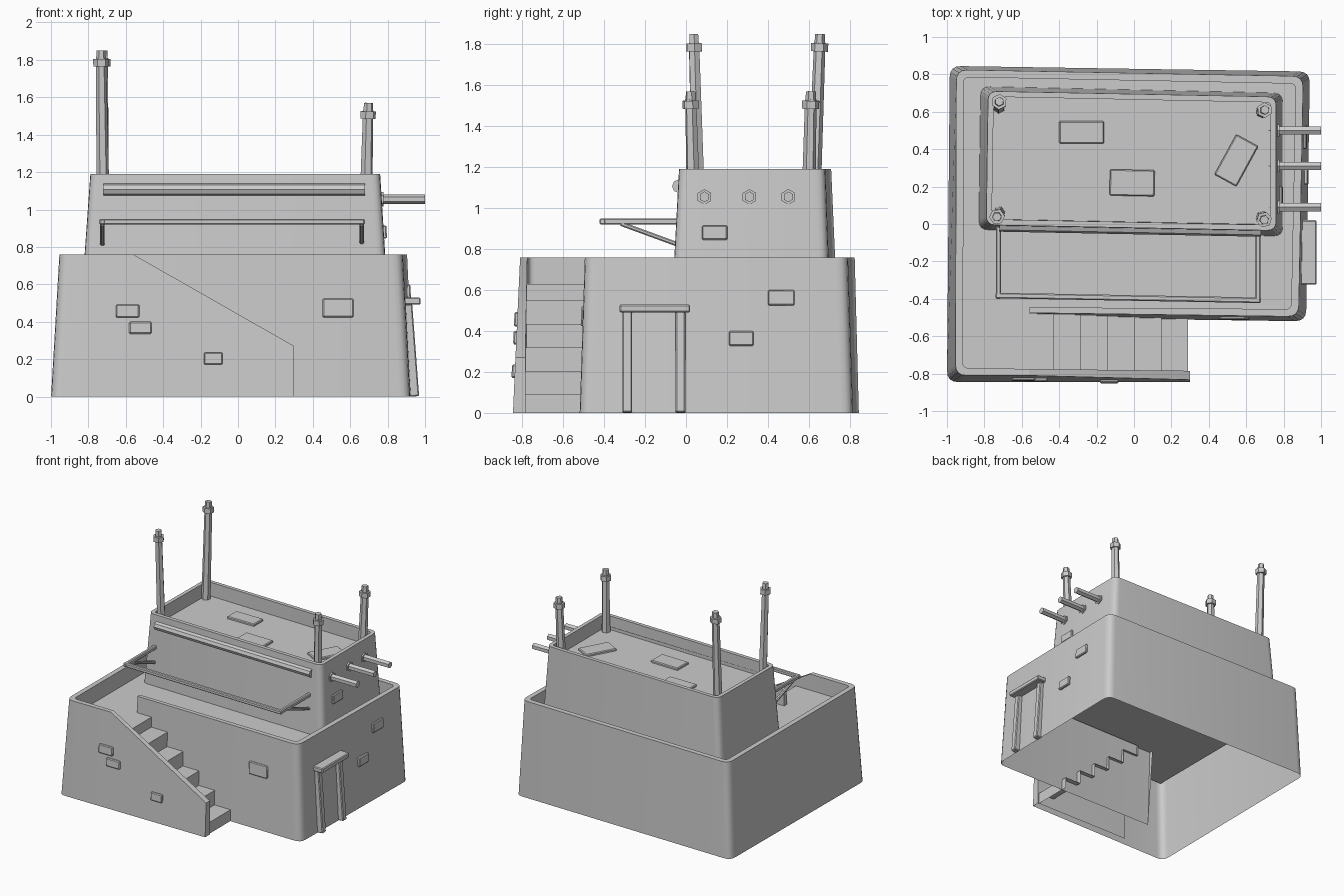
import bpy, bmesh, math
from mathutils import Vector, Matrix, Euler

if "Cube" in bpy.data.objects:
    bpy.data.objects.remove(bpy.data.objects["Cube"])


def finish(name, bm, bevel=0.0, smooth=True, recalc=True):
    if recalc:
        bmesh.ops.recalc_face_normals(bm, faces=bm.faces[:])
    me = bpy.data.meshes.new(name)
    bm.to_mesh(me)
    bm.free()
    ob = bpy.data.objects.new(name, me)
    bpy.context.collection.objects.link(ob)
    if bevel:
        m = ob.modifiers.new("bevel", 'BEVEL')
        m.width, m.segments = bevel, 1
    if smooth:
        bpy.ops.object.select_all(action='DESELECT')
        ob.select_set(True)
        bpy.context.view_layer.objects.active = ob
        bpy.ops.object.shade_smooth_by_angle(angle=math.radians(35))
    return ob


def rounded(corners, r, which, n=4):
    """Replace the chosen corners of a path by small arcs."""
    pts = [Vector(c) for c in corners]
    out = []
    for i, p in enumerate(pts):
        if i not in which:
            out.append(p)
            continue
        a = p + (pts[i - 1] - p).normalized() * r
        b = p + (pts[(i + 1) % len(pts)] - p).normalized() * r
        for k in range(n + 1):
            t = k / n
            out.append(a * (1 - t) ** 2 + p * (2 * t * (1 - t)) + b * t * t)
    return out


def wall(name, rows, radii, which, closed):
    """Tapered wall: outer foot, outer top, inner top, inner foot."""
    bm = bmesh.new()
    grid = [[bm.verts.new(v) for v in rounded(row, r, which)] for row, r in zip(rows, radii)]
    n = len(grid[0])
    for a, b in zip(grid, grid[1:]):
        for i in range(n if closed else n - 1):
            j = (i + 1) % n
            bm.faces.new((a[i], a[j], b[j], b[i]))
    if not closed:
        for i in (0, n - 1):
            bm.faces.new([g[i] for g in grid])
    return finish(name, bm)


def sheet(name, pts, z):
    bm = bmesh.new()
    bm.faces.new([bm.verts.new((x, y, z)) for x, y in pts])
    return finish(name, bm, smooth=False, recalc=False)


def box(name, centre, size, rot=(0, 0, 0), bevel=0.006):
    bm = bmesh.new()
    m = Matrix.LocRotScale(Vector(centre), Euler(rot), Vector(size))
    bmesh.ops.create_cube(bm, size=1, matrix=m)
    return finish(name, bm, bevel, smooth=False)


def rods(name, parts, n=6):
    """One object from (start, end, start radius, end radius) pieces."""
    bm = bmesh.new()
    for p, q, r1, r2 in parts:
        p, q = Vector(p), Vector(q)
        m = Matrix.Translation((p + q) / 2) @ (q - p).to_track_quat('Z', 'Y').to_matrix().to_4x4()
        bmesh.ops.create_cone(bm, cap_ends=True, segments=n, radius1=r1, radius2=r2,
                              depth=(q - p).length, matrix=m)
    return finish(name, bm)


# Lower storey: one open run of wall, ending in the sloped stair parapet
foot = [(.30, -.845, 0), (-.56, -.845, 0), (-.562, -.845, 0), (-1, -.845, 0),
        (-.985, .845, 0), (.94, .815, 0), (.92, -.52, 0), (-.56, -.50, 0)]
top = [(.30, -.833, .27), (-.56, -.81, .76), (-.562, -.81, .76), (-.955, -.81, .76),
       (-.95, .825, .76), (.905, .79, .76), (.88, -.495, .76), (-.56, -.475, .76)]
lip = [(.30, -.785, .27), (-.56, -.775, .76), (-.562, -.775, .76), (-.915, -.77, .76),
       (-.91, .785, .76), (.865, .75, .76), (.84, -.455, .76), (-.56, -.445, .76)]
low = [(x, y, 0 if i < 2 else .63) for i, (x, y, z) in enumerate(lip)]
wall("lower_walls", (foot, top, lip, low), (.06, .06, .03, .03), (3, 4, 5, 6), False)
sheet("lower_deck", [(-.93, -.79), (-.43, -.79), (-.43, -.46), (.86, -.46), (.88, .77), (-.93, .80)], .63)

# Stairs: zigzag strip rising towards the left
bm = bmesh.new()
prof = [(.29, 0)]
for k in range(5):
    z = .09 + .115 * k
    prof += [(.29 - .144 * k, z), (.29 - .144 * (k + 1), z)]
prof.append((-.43, .63))
rows = [[bm.verts.new((x, y, z)) for x, z in prof] for y in (-.80, -.465)]
for i in range(len(prof) - 1):
    bm.faces.new((rows[0][i], rows[1][i], rows[1][i + 1], rows[0][i + 1]))
finish("stairs", bm, smooth=False)

# Upper storey
foot = [(-.83, -.03, .63), (.795, -.065, .63), (.795, .70, .63), (-.82, .735, .63)]
top = [(-.79, -.005, 1.19), (.76, -.035, 1.19), (.76, .68, 1.19), (-.78, .71, 1.19)]
lip = [(-.76, .025, 1.19), (.73, -.005, 1.19), (.73, .65, 1.19), (-.75, .68, 1.19)]
low = [(x, y, 1.08) for x, y, z in lip]
wall("upper_walls", (foot, top, lip, low), (.05, .05, .025, .025), range(4), True)
sheet("upper_roof", [(-.77, .015), (.74, -.015), (.74, .66), (-.76, .69)], 1.08)

# Corner poles with collar and tip
for name, base, tip in (("pole_front_left", (-.722, .06), (-.733, .038, 1.85)),
                        ("pole_back_left", (-.722, .625), (-.72, .655, 1.85)),
                        ("pole_front_right", (.685, .035), (.697, .022, 1.57)),
                        ("pole_back_right", (.685, .60), (.70, .61, 1.57))):
    a, b = Vector((*base, 1.08)), Vector(tip)
    d = (b - a).normalized()
    rods(name, [(a, b - d * .04, .034, .028), (b - d * .085, b - d * .045, .042, .042),
                (b - d * .045, b, .026, .024)])

# Water spouts on the right
for i, y in enumerate((.09, .31, .50)):
    rods(f"spout_{i + 1}", [((.72, y, 1.055), (1.0, y, 1.055), .026, .026),
                            ((.74, y, 1.055), (.778, y, 1.055), .038, .038)])

# Beam across the upper front
rods("front_beam", [((-.72, -.008, 1.107), (.68, -.035, 1.107), .033, .033)], 8)

# Awning frame and braces
box("awning_front_bar", (-.032, -.395, .935), (1.42, .03, .03), (0, 0, -.018))
for side, x, y in (("left", -.725, 0), ("right", .662, -.02)):
    box(f"awning_{side}_bar", (x, -.20 + y / 2, .935), (.028, .40, .03))
    a, b = Vector((x, -.32, .925)), Vector((x, -.02, .815))
    d = b - a
    box(f"awning_{side}_brace", (a + b) / 2, (.024, d.length, .022), (math.atan2(d.z, d.y), 0, 0))

# Door frame on the right
for name, y in (("door_post_front", -.287), ("door_post_back", -.027)):
    box(name, (.925, y, .247), (.05, .047, .494), (0, -.075, 0))
box("door_lintel", (.928, -.152, .51), (.095, .345, .038))

# Exposed bricks: front faces (x, z, width, height, wall y)
for i, (x, z, w, h, y) in enumerate(((-.59, .457, .125, .07, -.824), (-.522, .367, .12, .065, -.828),
                                     (-.132, .203, .10, .065, -.836), (.535, .473, .165, .10, -.497))):
    box(f"front_brick_{i + 1}", (x, y, z), (w, .03, h), (-.05, 0, 0))
# Right faces (y, z, width, height, wall x)
for i, (y, z, w, h, x) in enumerate(((.465, .562, .13, .075, .908), (.27, .363, .12, .072, .917),
                                     (.14, .88, .125, .07, .780))):
    box(f"side_brick_{i + 1}", (x, y, z), (.03, w, h), (0, -.05, 0))
# Roof slabs
for i, (x, y, w, h, r) in enumerate(((-.28, .49, .24, .12, 0), (-.01, .22, .24, .14, -.02),
                                     (.547, .34, .135, .245, -.5))):
    box(f"roof_slab_{i + 1}", (x, y, 1.085), (w, h, .025), (0, 0, r))
